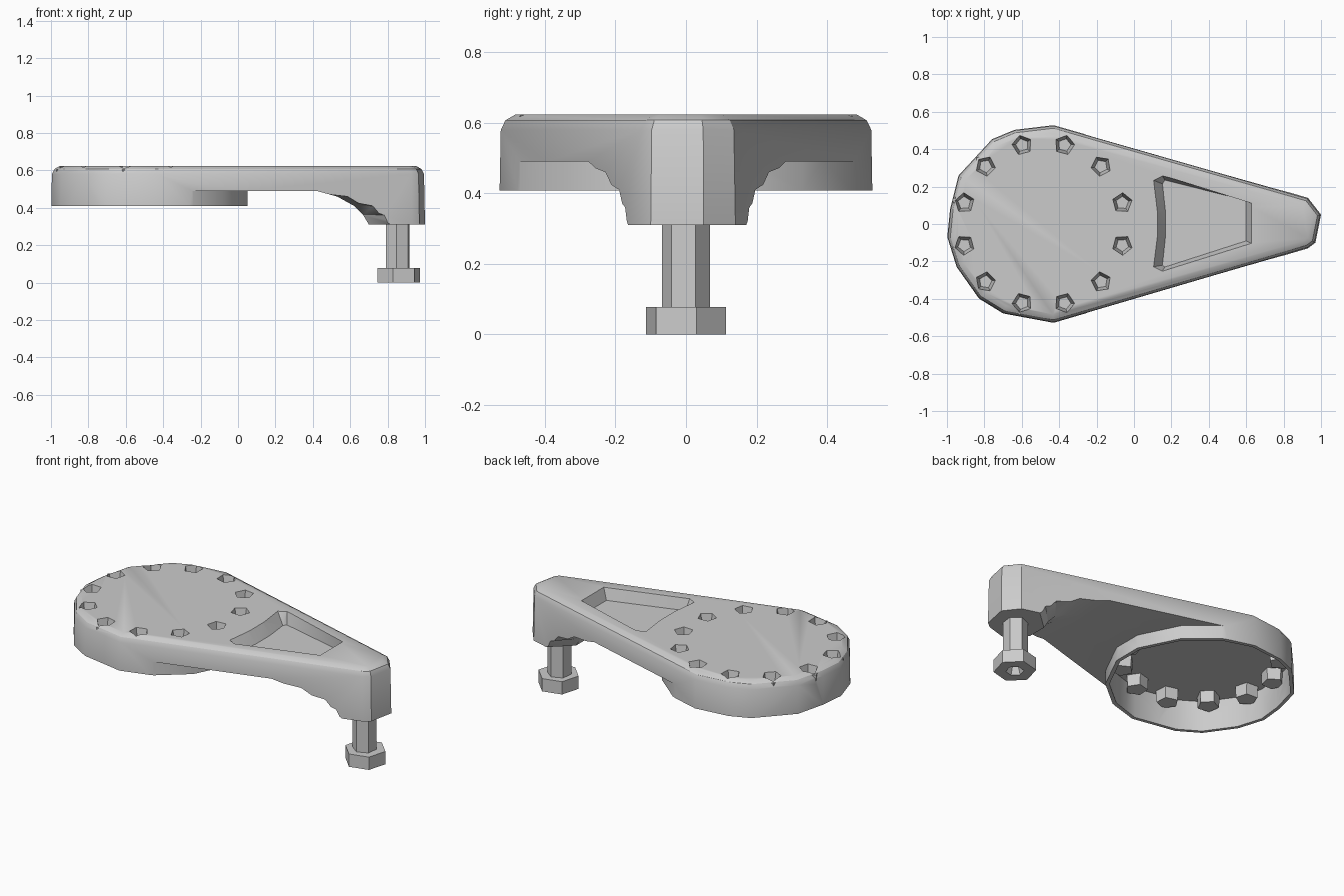
import bpy, bmesh
from math import sin, cos, pi, radians

if "Cube" in bpy.data.objects:
    bpy.data.objects.remove(bpy.data.objects["Cube"])


def loft(name, rings):
    """Closed solid through equally sized rings of 3D points."""
    bm = bmesh.new()
    vs = [[bm.verts.new(p) for p in r] for r in rings]
    n = len(rings[0])
    for a, b in zip(vs, vs[1:]):
        for i in range(n):
            j = (i + 1) % n
            bm.faces.new((a[i], a[j], b[j], b[i]))
    bm.faces.new(vs[0][::-1])
    bm.faces.new(vs[-1])
    bmesh.ops.triangulate(bm, faces=[f for f in bm.faces if len(f.verts) == 4])
    bmesh.ops.recalc_face_normals(bm, faces=bm.faces)
    me = bpy.data.meshes.new(name)
    bm.to_mesh(me)
    bm.free()
    ob = bpy.data.objects.new(name, me)
    bpy.context.collection.objects.link(ob)
    return ob


def flat(pts, z):
    return [(x, y, z) for x, y in pts]


def inset(pts, d):
    """Offset a counter-clockwise outline inward by d."""
    out, n = [], len(pts)
    for i in range(n):
        (ax, ay), (bx, by), (cx, cy) = pts[i - 1], pts[i], pts[(i + 1) % n]
        l1 = ((bx - ax) ** 2 + (by - ay) ** 2) ** .5
        l2 = ((cx - bx) ** 2 + (cy - by) ** 2) ** .5
        n1 = (-(by - ay) / l1, (bx - ax) / l1)
        n2 = (-(cy - by) / l2, (cx - bx) / l2)
        k = d / (1 + n1[0] * n2[0] + n1[1] * n2[1])
        out.append((bx + (n1[0] + n2[0]) * k, by + (n1[1] + n2[1]) * k))
    return out


def ngon(cx, cy, r, n, a0=0):
    return [(cx + r * cos(a0 + 2 * pi * i / n), cy + r * sin(a0 + 2 * pi * i / n)) for i in range(n)]


def boolean(ob, tool, op):
    m = ob.modifiers.new("cut", 'BOOLEAN')
    m.operation, m.object, m.solver = op, tool, 'EXACT'
    bpy.context.view_layer.objects.active = ob
    bpy.ops.object.modifier_apply(modifier=m.name)
    bpy.data.objects.remove(tool, do_unlink=True)


def smooth(ob, angle=32):
    bpy.ops.object.select_all(action='DESELECT')
    ob.select_set(True)
    bpy.context.view_layer.objects.active = ob
    bpy.ops.object.shade_smooth_by_angle(angle=radians(angle))


# teardrop body with bevelled top
outline = [(.93, -.13), (.97, -.10), (1, .05), (.93, .14), (-.43, .53), (-.64, .505),
           (-.76, .455), (-.94, .26), (-.985, .08), (-1, -.07), (-.95, -.23),
           (-.83, -.40), (-.70, -.48), (-.43, -.53)]
body = loft("crank_body", [flat(outline, .31), flat(inset(outline, .005), .58),
                           flat(inset(outline, .018), .607), flat(inset(outline, .045), .623)])

# underside cutter: flat web, then a curve down to the leg, narrowed at its sides
profile = [(-1.3, 0, 0), (-1.3, .49, 0), (.42, .49, 0), (.53, .46, .3), (.62, .41, .7),
           (.67, .36, .9), (.70, .31, 1), (.70, 0, 1)]
under = loft("under_cutter", [[(x + k * s, y, z) for x, z, k in profile]
                              for y, s in ((-.6, .6), (-.06, 0), (.06, 0), (.6, .6))])
arc = [(.05, .09), (-.07, .33), (-.24, .47), (-.41, .54), (-.41, .7)]
keep = [(x, -y) for x, y in arc[::-1]] + arc + [(-1.4, .7), (-1.4, -.7)]
boolean(under, loft("head_keep", [flat(keep, .408), flat(keep, .55)]), 'DIFFERENCE')
boolean(body, under, 'DIFFERENCE')

# hollow round head
head = [(x, -y) for x, y in arc[2::-1]] + arc[:3] + outline[4:]
cavity = inset(head, .022)
boolean(body, loft("cavity_cutter", [flat(cavity, .2), flat(cavity, .595)]), 'DIFFERENCE')

# triangular-ended recess in the top
outer = [(.63, -.105), (.63, .11), (.15, .26), (.10, .235), (.12, .07), (.12, -.07), (.10, -.23), (.15, -.255)]
floor = [(.60, -.09), (.60, .125), (.165, .235), (.152, .215), (.168, .07), (.168, -.07), (.152, -.22), (.165, -.23)]
boolean(body, loft("recess_cutter", [flat(floor, .555), flat(outer, .63)]), 'DIFFERENCE')

# ring of twelve sockets, hanging in the head
for i in range(12):
    a = radians(15 + 30 * i)
    x, y = -.485 + .437 * cos(a), .437 * sin(a)
    boolean(body, loft("socket", [flat(ngon(x, y, .062, 5, a), .525),
                                  flat(ngon(x, y, .066, 5, a), .605)]), 'UNION')
    boolean(body, loft("socket_cutter", [flat(ngon(x, y, .035, 5, a), .535),
                                         flat(ngon(x, y, .06, 5, a), .65)]), 'DIFFERENCE')
smooth(body)

# bolt shank and hexagonal foot with a pit underneath
shank = loft("bolt_shank", [flat(ngon(.855, 0, .068, 6, .4), .06), flat(ngon(.855, 0, .068, 6, .4), .33)])
foot = loft("bolt_foot", [flat(ngon(.86, 0, .118, 6, .25), 0), flat(ngon(.86, 0, .118, 6, .25), .078)])
boolean(foot, loft("pit_cutter", [flat(ngon(.86, 0, .055, 6, .25), -.01),
                                  flat(ngon(.86, 0, .03, 6, .25), .05)]), 'DIFFERENCE')
